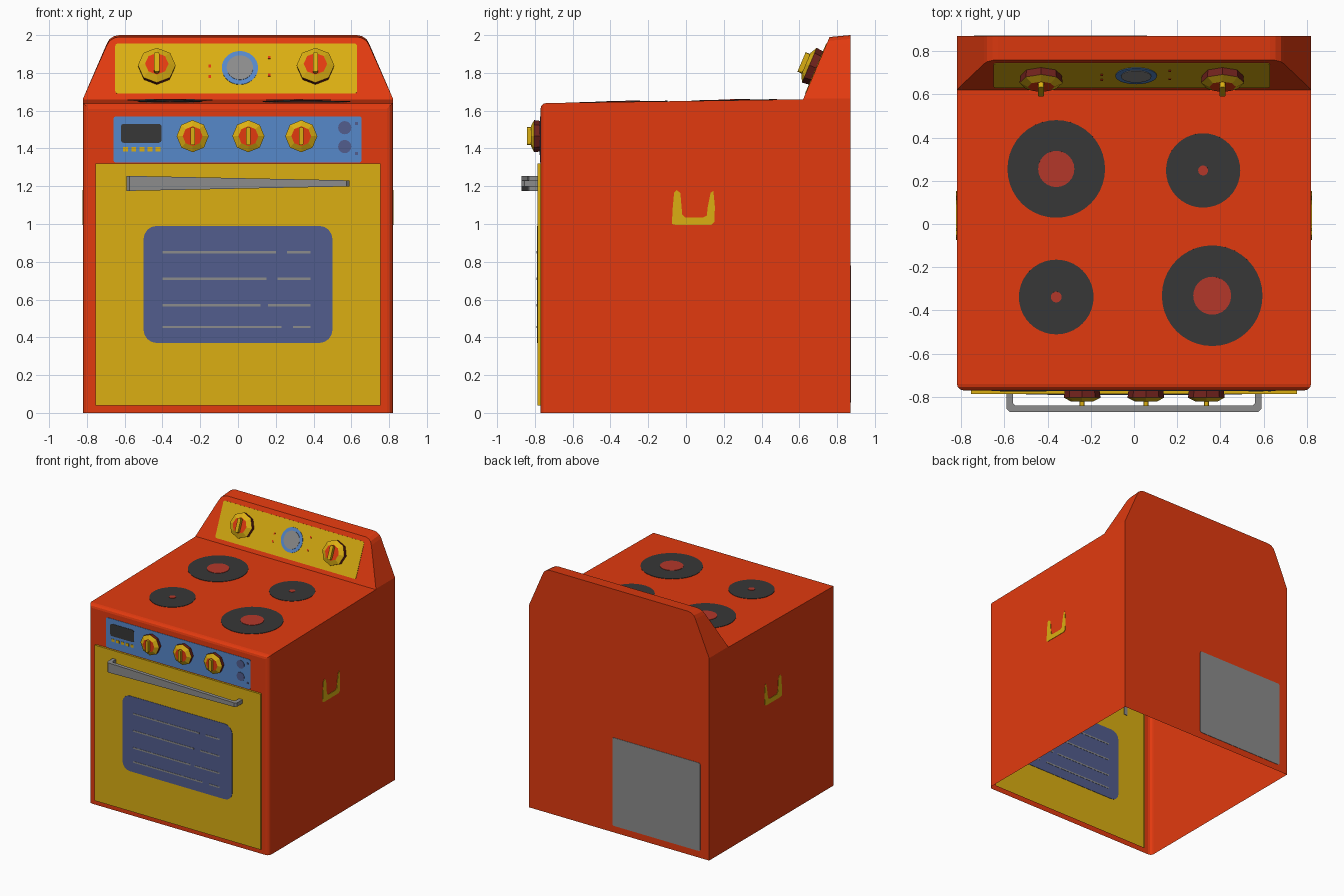
import bpy, bmesh, math
from mathutils import Matrix, Vector

if "Cube" in bpy.data.objects:
    bpy.data.objects.remove(bpy.data.objects["Cube"])


def material(name, r, g, b):
    lin = [((c / 255 + 0.055) / 1.055) ** 2.4 if c > 10 else c / 255 / 12.92 for c in (r, g, b)]
    m = bpy.data.materials.new(name)
    m.diffuse_color = (*lin, 1)
    m.use_nodes = True
    m.node_tree.nodes["Principled BSDF"].inputs["Base Color"].default_value = m.diffuse_color
    return m


RED = material("orange red enamel", 226, 58, 15)
YELLOW = material("yellow", 219, 175, 18)
BLUE = material("panel blue", 86, 136, 202)
GLASS = material("window blue", 82, 93, 141)
DARK = material("charcoal", 55, 55, 55)
GREY = material("grey", 140, 140, 140)
COIL = material("hot plate red", 180, 56, 42)
MAROON = material("maroon", 112, 34, 28)


def frame(origin, u, v):
    """Local plane: u across, v up, n outward."""
    u, v = Vector(u).normalized(), Vector(v).normalized()
    n = u.cross(v)
    m = Matrix((u, v, n)).transposed().to_4x4()
    m.translation = Vector(origin)
    return m


FRONT = frame((0, -0.77, 0), (1, 0, 0), (0, 0, 1))
DOOR = frame((0, -0.786, 0), (1, 0, 0), (0, 0, 1))
BACK = frame((0, 0.87, 0), (-1, 0, 0), (0, 0, 1))
RIGHT = frame((0.82, 0, 0), (0, 1, 0), (0, 0, 1))
LEFT = frame((-0.82, 0, 0), (0, -1, 0), (0, 0, 1))
SLOPE = frame((0, 0.69, 1.825), (1, 0, 0), (0, 0.14, 0.33))
TOP = frame((0, 0, 1.6511), (1, 0, 0), (0, 1, 0.0144))


def finish(name, bm, *mats):
    me = bpy.data.meshes.new(name)
    bm.to_mesh(me)
    bm.free()
    ob = bpy.data.objects.new(name, me)
    for m in mats:
        me.materials.append(m)
    bpy.context.collection.objects.link(ob)
    return ob


def plate(name, pts, mat, plane, h1=0.003, h0=0.0, back=True):
    """Flat outline raised from h0 to h1 on a plane."""
    area = sum(a[0] * b[1] - b[0] * a[1] for a, b in zip(pts, pts[1:] + pts[:1]))
    if area < 0:
        pts = pts[::-1]
    bm = bmesh.new()
    lo = [bm.verts.new(plane @ Vector((x, y, h0))) for x, y in pts]
    hi = [bm.verts.new(plane @ Vector((x, y, h1))) for x, y in pts]
    bm.faces.new(hi)
    if back:
        bm.faces.new(lo[::-1])
    for i in range(len(pts)):
        j = (i + 1) % len(pts)
        bm.faces.new((lo[i], lo[j], hi[j], hi[i]))
    return finish(name, bm, mat)


def rect(x0, x1, y0, y1, r=0.0, seg=4):
    if r == 0:
        return [(x0, y0), (x1, y0), (x1, y1), (x0, y1)]
    out = []
    for k, (cx, cy) in enumerate([(x1 - r, y1 - r), (x0 + r, y1 - r), (x0 + r, y0 + r), (x1 - r, y0 + r)]):
        for s in range(seg + 1):
            a = math.pi / 2 * (k + s / seg)
            out.append((cx + r * math.cos(a), cy + r * math.sin(a)))
    return out


def disc(x, y, r, n=32):
    return [(x + r * math.cos(2 * math.pi * i / n), y + r * math.sin(2 * math.pi * i / n)) for i in range(n)]


def knob(name, u, v, R, plane):
    """Eight-sided knob: maroon rim, yellow cone, red face, yellow grip."""
    bm = bmesh.new()
    rings = [[bm.verts.new(plane @ Vector((x, y, h * R))) for x, y in disc(u, v, r * R, 8)]
             for r, h in ((0.95, 0), (1, 0.4), (0.62, 0.6))]
    for k in range(2):
        for i in range(8):
            j = (i + 1) % 8
            f = bm.faces.new((rings[k][i], rings[k][j], rings[k + 1][j], rings[k + 1][i]))
            f.material_index = k
    bm.faces.new(rings[2]).material_index = 2
    finish(name, bm, MAROON, YELLOW, RED)
    plate(name + "_grip", rect(u - 0.14 * R, u + 0.14 * R, v - 0.56 * R, v + 0.56 * R, 0.1 * R, 2),
          YELLOW, plane, 0.85 * R, 0.58 * R)


# Body shell: open underneath, rounded front edges, door opening cut in front
bm = bmesh.new()
bmesh.ops.create_cube(bm, size=1)
for p in bm.verts:
    back, up = p.co.y > 0, p.co.z > 0
    p.co = (math.copysign(0.82, p.co.x), 0.87 if back else -0.77,
            (1.6637 if back else 1.64) if up else 0)
edges = [e for e in bm.edges if all(p.co.y < 0 for p in e.verts) and any(p.co.z > 1 for p in e.verts)]
bmesh.ops.bevel(bm, geom=edges, offset=0.03, segments=3, profile=0.5, affect='EDGES')
bm.normal_update()
bmesh.ops.delete(bm, geom=[f for f in bm.faces if f.normal.z < -0.9], context='FACES')
for co, no in (((0.75, 0, 0), (1, 0, 0)), ((-0.75, 0, 0), (1, 0, 0)),
               ((0, 0, 0.045), (0, 0, 1)), ((0, 0, 1.315), (0, 0, 1))):
    fs = [f for f in bm.faces if f.normal.y < -0.99]
    geom = fs + list({e for f in fs for e in f.edges}) + list({p for f in fs for p in f.verts})
    bmesh.ops.bisect_plane(bm, geom=geom, plane_co=co, plane_no=no)
    bm.normal_update()
hole = []
for f in bm.faces:
    c = f.calc_center_median()
    if f.normal.y < -0.99 and abs(c.x) < 0.7 and 0.1 < c.z < 1.3:
        hole.append(f)
bmesh.ops.delete(bm, geom=hole, context='FACES')
body = finish("body", bm, RED)

# Backguard with sloped front and tapered, rounded shoulders
half = [(0.82, 1.655), (0.82, 1.665), (0.695, 1.945), (0.68, 1.97), (0.655, 1.985), (0.63, 1.99)]
outline = half + [(-x, z) for x, z in half[::-1]]
bm = bmesh.new()
fr = [bm.verts.new((x, 0.62 + 0.14 * (z - 1.66) / 0.33, z)) for x, z in outline]
bk = [bm.verts.new((x, 0.87, z + max(0, z - 1.665) * 0.031)) for x, z in outline]
bm.faces.new(fr)
bm.faces.new(bk[::-1])
for i in range(len(fr)):
    j = (i + 1) % len(fr)
    bm.faces.new((fr[j], fr[i], bk[i], bk[j]))
bmesh.ops.recalc_face_normals(bm, faces=bm.faces[:])
finish("backguard", bm, RED)

# Backguard panel, clock, marks and knobs
plate("upper_panel", rect(-0.65, 0.63, -0.147, 0.141, 0.015), YELLOW, SLOPE, 0.003)
plate("clock_rim", disc(0.01, 0, 0.096), BLUE, SLOPE, 0.006)
plate("clock_face", disc(0.01, 0, 0.07), GREY, SLOPE, 0.009)
for i, (x, y) in enumerate(((-0.15, 0.01), (-0.15, -0.05), (0.165, 0.06), (0.165, -0.04))):
    plate(f"upper_mark_{i}", rect(x - 0.006, x + 0.006, y - 0.008, y + 0.008), RED, SLOPE, 0.006)
for i, x in enumerate((-0.43, 0.41)):
    knob(f"upper_knob_{i}", x, 0, 0.1, SLOPE)

# Lower control panel with display, buttons, lamps and knobs
plate("control_panel", rect(-0.66, 0.655, 1.325, 1.57, 0.015), BLUE, FRONT, 0.003)
plate("display", rect(-0.62, -0.405, 1.43, 1.53, 0.015), DARK, FRONT, 0.006)
for i in range(5):
    x = -0.595 + i * 0.043
    plate(f"display_button_{i}", rect(x - 0.013, x + 0.013, 1.385, 1.407), YELLOW, FRONT, 0.006)
for i, z in enumerate((1.51, 1.41)):
    plate(f"lamp_{i}", disc(0.565, z, 0.035, 16), GLASS, FRONT, 0.006)
    plate(f"lamp_mark_{i}", rect(0.62, 0.635, z + 0.015 - i * 0.06, z + 0.03 - i * 0.06), GLASS, FRONT, 0.006)
for i, x in enumerate((-0.24, 0.055, 0.335)):
    knob(f"lower_knob_{i}", x, 1.465, 0.085, FRONT)

# Oven door (no back), window seen from both sides, rack lines
plate("oven_door", rect(-0.755, 0.755, 0.04, 1.32), YELLOW, DOOR, 0, -0.016, back=False)
plate("door_window", rect(-0.5, 0.5, 0.37, 0.99, 0.07), GLASS, DOOR, 0.003, -0.003)
for i, (z, a, b) in enumerate(((0.85, 0.2, 0.26), (0.71, 0.15, 0.21), (0.57, 0.12, 0.16), (0.455, 0.23, 0.29))):
    for j, (x0, x1) in enumerate(((-0.4, a), (b, 0.385))):
        plate(f"rack_line_{i}_{j}", rect(x0, x1, z - 0.006, z + 0.006), GREY, DOOR, 0.005, -0.005)

# Door handle: bent bar, thinner towards the right
bar = [(-0.59, -0.78), (-0.59, -0.855), (-0.575, -0.87), (0.575, -0.87), (0.59, -0.855), (0.59, -0.78),
       (0.56, -0.78), (0.56, -0.83), (0.55, -0.84), (-0.55, -0.84), (-0.56, -0.83), (-0.56, -0.78)]
handle = plate("door_handle", bar, GREY, Matrix.Translation((0, 0, 1.215)), 1, -1)
for p in handle.data.vertices:
    half_h = 0.028 - 0.012 * p.co.x / 0.59
    p.co.z = 1.215 + math.copysign(half_h, p.co.z - 1.215)

# Hot plates on the cooktop
for i, (x, y, r, c) in enumerate(((-0.36, 0.255, 0.226, 0.084), (0.32, 0.248, 0.172, 0.023),
                                  (-0.36, -0.338, 0.173, 0.025), (0.362, -0.332, 0.233, 0.088))):
    plate(f"hot_plate_{i}", disc(x, y, r, 40), DARK, TOP, 0.003)
    plate(f"hot_plate_centre_{i}", disc(x, y, c, 24), COIL, TOP, 0.006)

# Side carry grips and rear cover
grip = [(-0.075, 1.0), (-0.055, 0.995), (0.135, 0.995), (0.15, 1.01), (0.153, 1.09), (0.145, 1.175),
        (0.13, 1.165), (0.115, 1.09), (0.11, 1.045), (0.09, 1.035), (-0.005, 1.035),
        (-0.02, 1.05), (-0.03, 1.165), (-0.05, 1.18), (-0.063, 1.165), (-0.07, 1.09)]
plate("right_side_grip", grip, YELLOW, RIGHT)
plate("left_side_grip", [(-x, z) for x, z in grip], YELLOW, LEFT)
plate("rear_cover", rect(-0.06, 0.74, 0.055, 0.78, 0.015), GREY, BACK)
